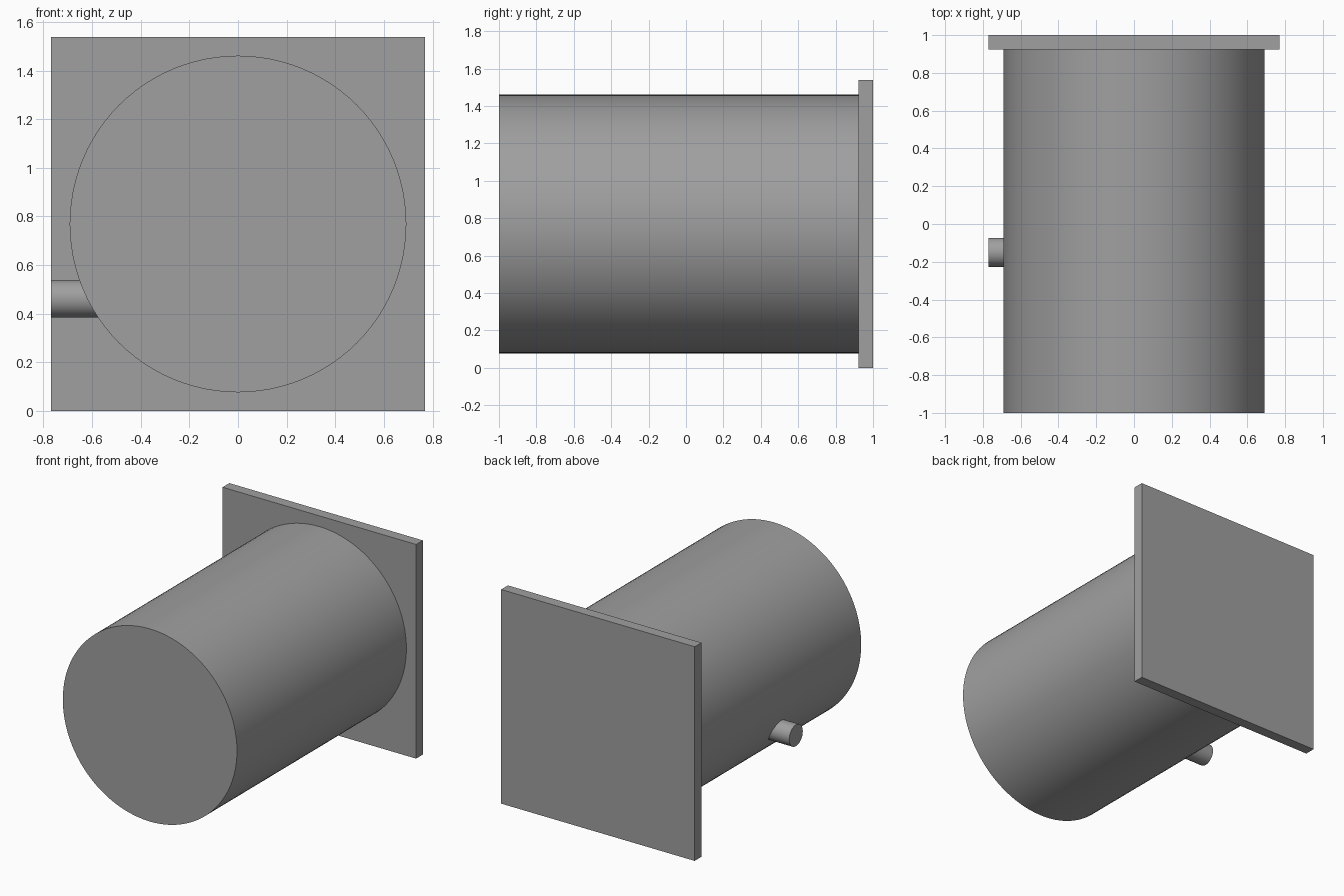
import bpy
import math

if "Cube" in bpy.data.objects:
    bpy.data.objects.remove(bpy.data.objects["Cube"])

grey = bpy.data.materials.new("plain grey")
grey.diffuse_color = (0.35, 0.35, 0.35, 1.0)
grey.use_nodes = True
grey.node_tree.nodes["Principled BSDF"].inputs["Base Color"].default_value = grey.diffuse_color


def finish(name, smooth=False):
    obj = bpy.context.object
    obj.name = name
    obj.data.materials.append(grey)
    bpy.ops.object.transform_apply(location=False, rotation=True, scale=True)
    if smooth:
        bpy.ops.object.shade_smooth_by_angle(angle=math.radians(30))
    return obj


def cylinder(name, radius, length, centre, rotation, sides):
    bpy.ops.mesh.primitive_cylinder_add(vertices=sides, radius=radius, depth=length,
                                        location=centre, rotation=rotation)
    return finish(name, smooth=True)


HALF = 0.769      # half the flange width, also the axis height
FLANGE_Y = 0.923  # front face of the flange

# Main drum, running front to back
cylinder("drum", 0.692, FLANGE_Y + 1, (0, (FLANGE_Y - 1) / 2, HALF),
         (math.pi / 2, 0, 0), 96)

# Square flange at the back
bpy.ops.mesh.primitive_cube_add(size=1, location=(0, (FLANGE_Y + 1) / 2, HALF))
bpy.context.object.scale = (2 * HALF, 1 - FLANGE_Y, 2 * HALF)
finish("back_flange")

# Small side spout, its inner end buried in the drum
INNER_X = -0.52
cylinder("side_spout", 0.077, HALF + INNER_X, ((INNER_X - HALF) / 2, -0.15, 0.462),
         (0, math.pi / 2, 0), 48)
